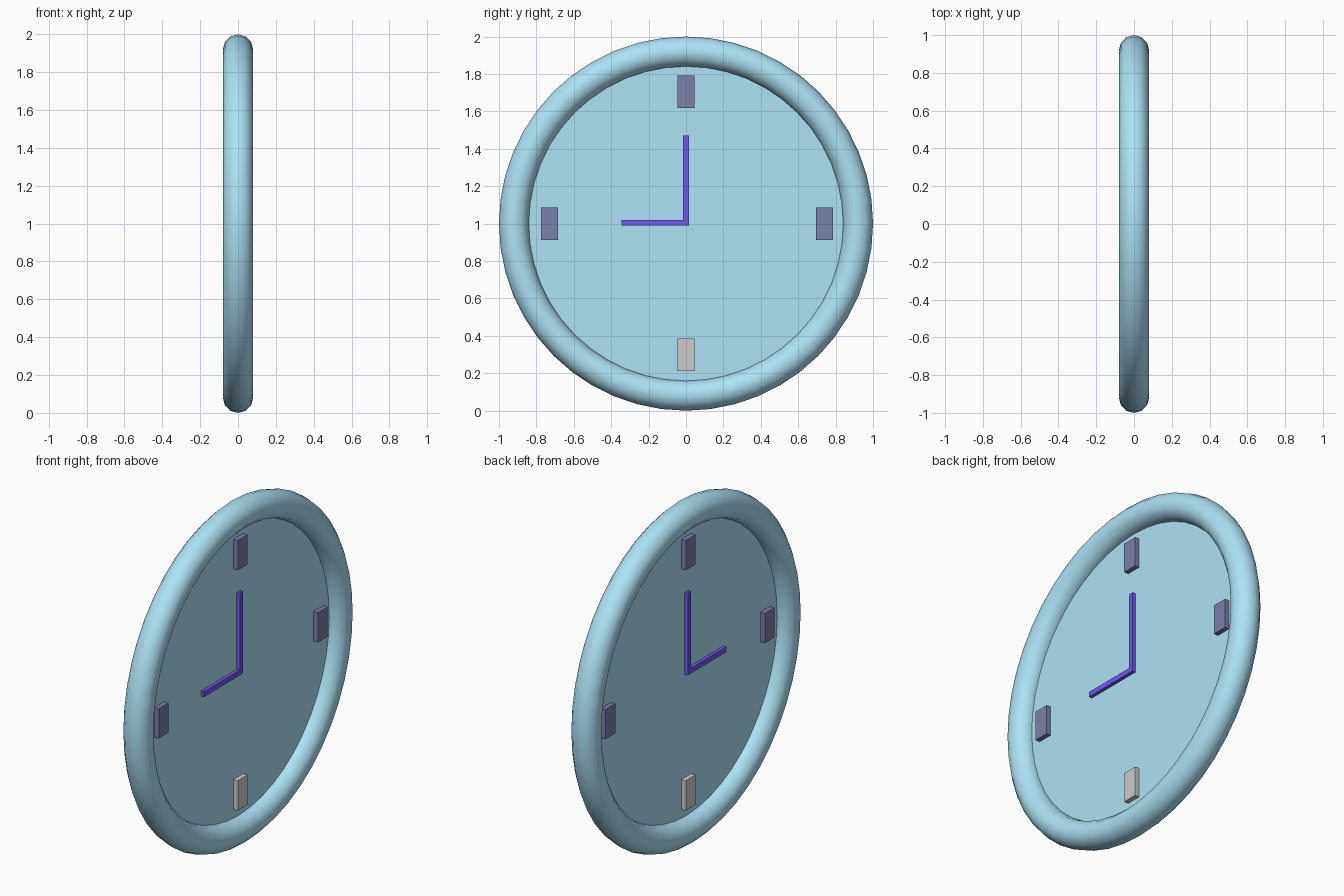
import bpy, math

if "Cube" in bpy.data.objects:
    bpy.data.objects.remove(bpy.data.objects["Cube"])


def material(name, rgb):
    m = bpy.data.materials.new(name)
    m.diffuse_color = (*rgb, 1)
    m.use_nodes = True
    m.node_tree.nodes["Principled BSDF"].inputs["Base Color"].default_value = m.diffuse_color
    return m


SKY = material("sky_blue", (0.42, 0.76, 0.92))
NAVY = material("navy", (0.19, 0.22, 0.40))
BLUE = material("hand_blue", (0.15, 0.10, 0.88))


def finish(name, mat):
    ob = bpy.context.object
    ob.name = name
    if mat:
        ob.data.materials.append(mat)
    return ob


def box(name, depth, y0, y1, z0, z1, mat=None):
    # box through the face, centred on x = 0
    bpy.ops.mesh.primitive_cube_add(size=1, location=(0, (y0 + y1) / 2, (z0 + z1) / 2))
    ob = finish(name, mat)
    ob.scale = (depth, y1 - y0, z1 - z0)
    bpy.ops.object.transform_apply(location=False, rotation=False, scale=True)
    return ob


UPRIGHT = (0, math.pi / 2, 0)

# round rim
bpy.ops.mesh.primitive_torus_add(major_radius=0.92, minor_radius=0.08,
                                 major_segments=48, minor_segments=12,
                                 location=(0, 0, 1), rotation=UPRIGHT)
finish("rim", SKY)
bpy.ops.object.shade_smooth_by_angle(angle=math.radians(40))

# thin dial, seen from both sides
bpy.ops.mesh.primitive_cylinder_add(vertices=48, radius=0.9, depth=0.004,
                                    location=(0, 0, 1), rotation=UPRIGHT)
finish("dial", SKY)

# hour markers showing on both sides of the dial
for name, y, z, mat in (("marker_top", 0, 1.705, NAVY),
                        ("marker_left", -0.73, 1.0, NAVY),
                        ("marker_right", 0.74, 1.0, NAVY),
                        ("marker_bottom", 0, 0.30, None)):
    box(name, 0.06, y - 0.045, y + 0.045, z - 0.087, z + 0.087, mat)

# hands
box("minute_hand", 0.046, -0.015, 0.015, 0.99, 1.47, BLUE)
box("hour_hand", 0.044, -0.345, 0.013, 0.99, 1.02, BLUE)
